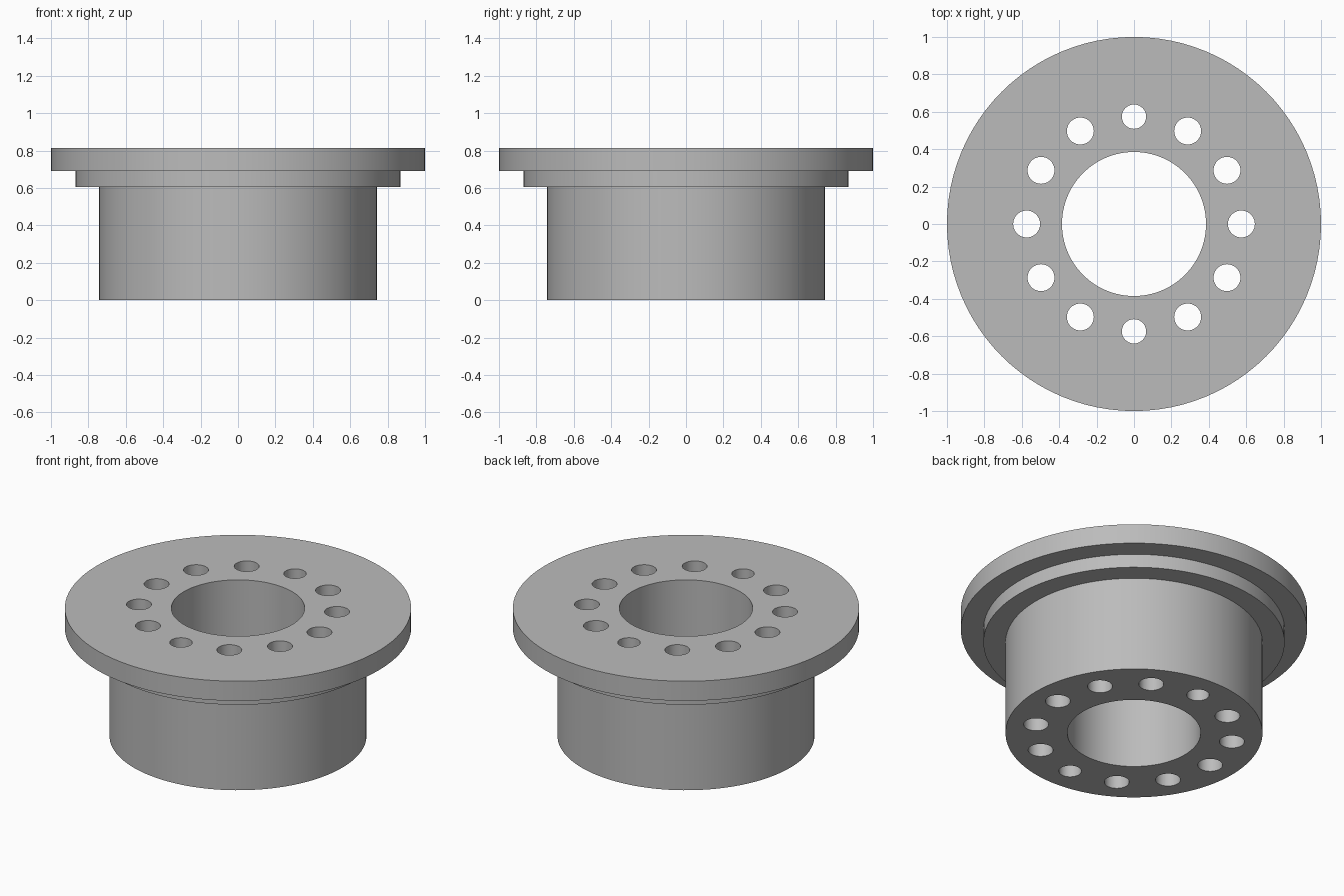
import bpy, bmesh
from math import sin, cos, tau
from mathutils import Matrix

cube = bpy.data.objects.get("Cube")
if cube:
    bpy.data.objects.remove(cube, do_unlink=True)

SEGMENTS = 96
HEIGHT = 0.815
HOLES = 12
HOLE_CIRCLE = 0.574

# Plain grey metal
metal = bpy.data.materials.new("grey_metal")
metal.use_nodes = True
grey = (0.5, 0.5, 0.5, 1)
metal.diffuse_color = grey
metal.node_tree.nodes["Principled BSDF"].inputs["Base Color"].default_value = grey


def add_object(name, bm):
    bmesh.ops.recalc_face_normals(bm, faces=bm.faces)
    mesh = bpy.data.meshes.new(name)
    bm.to_mesh(mesh)
    bm.free()
    mesh.materials.append(metal)
    obj = bpy.data.objects.new(name, mesh)
    bpy.context.collection.objects.link(obj)
    return obj


def lathe(name, profile):
    """Revolve a closed (radius, height) profile around z."""
    bm = bmesh.new()
    rings = []
    for i in range(SEGMENTS):
        a = tau * i / SEGMENTS
        rings.append([bm.verts.new((r * cos(a), r * sin(a), z)) for r, z in profile])
    n = len(profile)
    for i, ring in enumerate(rings):
        following = rings[(i + 1) % SEGMENTS]
        for j in range(n):
            k = (j + 1) % n
            bm.faces.new((ring[j], following[j], following[k], ring[k]))
    return add_object(name, bm)


# Stepped body with wide flange and central bore
hub = lathe("flanged_hub", [
    (0.385, 0), (0.742, 0), (0.742, 0.604), (0.87, 0.604),
    (0.87, 0.69), (1, 0.69), (1, HEIGHT), (0.385, HEIGHT)])

# Ring of through holes, the front and back ones slightly narrower
bm = bmesh.new()
for i in range(HOLES):
    a = tau * i / HOLES
    radius = 0.065 if i % 6 == 3 else 0.072
    place = Matrix.Translation((HOLE_CIRCLE * cos(a), HOLE_CIRCLE * sin(a), HEIGHT / 2))
    bmesh.ops.create_cone(bm, cap_ends=True, segments=40, radius1=radius,
                          radius2=radius, depth=HEIGHT + 0.2, matrix=place)
drills = add_object("hole_cutters", bm)
drills.hide_render = True

# Drill the holes, then discard the cutters
cut = hub.modifiers.new("bolt_holes", "BOOLEAN")
cut.operation = "DIFFERENCE"
cut.solver = "EXACT"
cut.object = drills
bpy.ops.object.select_all(action="DESELECT")
hub.select_set(True)
bpy.context.view_layer.objects.active = hub
bpy.ops.object.modifier_apply(modifier=cut.name)
bpy.data.objects.remove(drills, do_unlink=True)
bpy.ops.object.shade_smooth_by_angle(angle=0.5)
